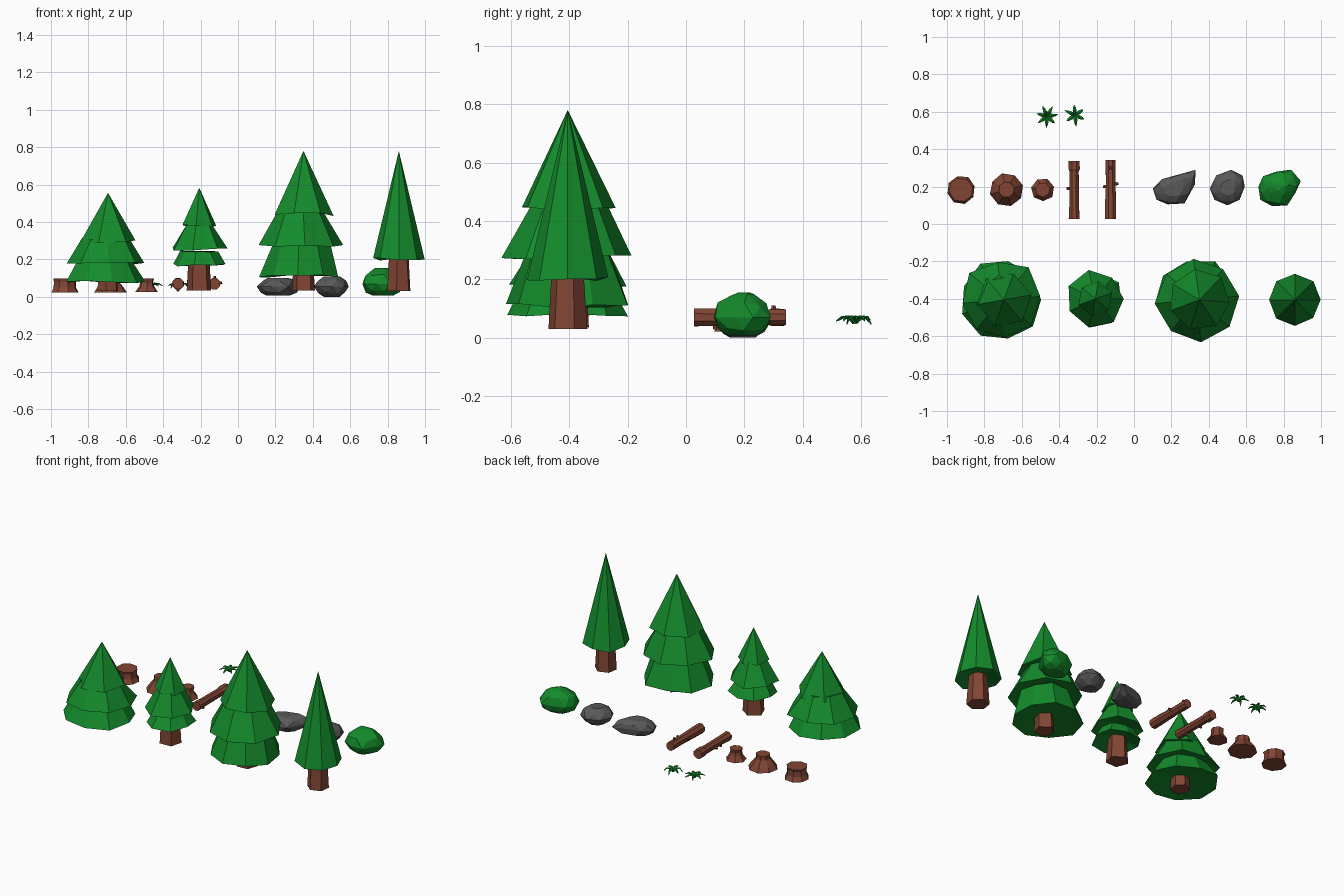
import bpy, bmesh, random
from math import sin, cos, pi, radians
from mathutils import Vector, Matrix

if "Cube" in bpy.data.objects:
    bpy.data.objects.remove(bpy.data.objects["Cube"])

random.seed(4)


def material(name, rgb):
    m = bpy.data.materials.new(name)
    m.diffuse_color = (*rgb, 1)
    m.use_nodes = True
    m.node_tree.nodes["Principled BSDF"].inputs["Base Color"].default_value = m.diffuse_color
    return m


GREEN = material("foliage_green", (0.007, 0.26, 0.025))
BROWN = material("bark_brown", (0.22, 0.06, 0.034))
GREY = material("stone_grey", (0.10, 0.10, 0.10))


def finish(bm, name, mat):
    bmesh.ops.recalc_face_normals(bm, faces=bm.faces[:])
    me = bpy.data.meshes.new(name)
    bm.to_mesh(me)
    bm.free()
    me.materials.append(mat)
    ob = bpy.data.objects.new(name, me)
    bpy.context.collection.objects.link(ob)
    return ob


def lathe(bm, profile, sides, rot=0, jitter=0, zjit=0, mtx=Matrix()):
    """Faceted solid through (radius, z) rings; radius 0 makes a point."""
    rings = []
    for r, z in profile:
        if r == 0:
            rings.append([bm.verts.new(mtx @ Vector((0, 0, z)))])
            continue
        ring = []
        for i in range(sides):
            a = radians(rot) + 2 * pi * i / sides
            k = r * (1 + random.uniform(-jitter, jitter * 0.5))
            ring.append(bm.verts.new(mtx @ Vector(
                (k * cos(a), k * sin(a), z + random.uniform(-zjit, zjit)))))
        rings.append(ring)
    for lo, hi in zip(rings, rings[1:]):
        for i in range(sides):
            j = (i + 1) % sides
            quad = [lo[i % len(lo)], lo[j % len(lo)], hi[j % len(hi)], hi[i % len(hi)]]
            bm.faces.new(list(dict.fromkeys(quad)))
    for end in (rings[0], rings[-1]):
        if len(end) > 2:
            bm.faces.new(end)


def tree(name, x, y, trunk, trunk_sides, tiers):
    at = Matrix.Translation((x, y, 0))
    bm = bmesh.new()
    lathe(bm, trunk, trunk_sides, 20, 0.04, 0, at)
    finish(bm, name + "_trunk", BROWN)
    bm = bmesh.new()
    # each tier: sides, rotation, offset x, base radius, base z, top radius, top z
    for sides, rot, dx, r, z, rt, zt in tiers:
        lift = z + 0.03
        j = 0.09 if rt else 0.02
        lathe(bm, [(0, lift), (r, z), (rt, zt)], sides, rot, j,
              0.008, Matrix.Translation((x + dx, y, 0)))
    finish(bm, name + "_foliage", GREEN)


# Four conifers along the front
tree("wide_pine", -0.695, -0.405, [(0.06, 0.03), (0.05, 0.15)], 6,
     [(9, -40, -0.015, 0.215, 0.08, 0.15, 0.20),
      (8, -40, -0.015, 0.22, 0.18, 0.125, 0.31),
      (6, 10, 0, 0.15, 0.295, 0, 0.556)])
tree("small_pine", -0.207, -0.40, [(0.07, 0.035), (0.06, 0.19)], 5,
     [(8, -10, 0, 0.15, 0.17, 0.10, 0.24),
      (7, 0, 0, 0.152, 0.255, 0.075, 0.39),
      (6, 20, 0, 0.095, 0.38, 0, 0.583)])
tree("tall_pine", 0.35, -0.405, [(0.065, 0.035), (0.055, 0.20)], 5,
     [(9, 25, -0.012, 0.22, 0.11, 0.155, 0.28),
      (8, 5, -0.012, 0.225, 0.275, 0.135, 0.45),
      (7, -5, 0, 0.165, 0.44, 0, 0.78)])
tree("slim_pine", 0.86, -0.405, [(0.068, 0.03), (0.055, 0.24)], 6,
     [(8, 0, 0, 0.14, 0.20, 0, 0.78)])

# Tree stumps
for name, x, sides, prof in [
        ("flat_stump", -0.925, 8, [(0.077, 0.022), (0.063, 0.05), (0.06, 0.082), (0.066, 0.098)]),
        ("flared_stump", -0.682, 8, [(0.09, 0.022), (0.072, 0.05), (0.045, 0.085), (0.043, 0.112)]),
        ("small_stump", -0.488, 7, [(0.063, 0.025), (0.042, 0.055), (0.036, 0.075), (0.041, 0.097)])]:
    bm = bmesh.new()
    lathe(bm, prof, sides, 15, 0.04, 0, Matrix.Translation((x, 0.183, 0)))
    finish(bm, name, BROWN)

# Fallen logs lying along y, with stubs of broken branches
ALONG_Y = Matrix.Rotation(-pi / 2, 4, 'X')
for name, x, prof, stubs in [
        ("log_left", -0.32, [(0.031, 0.028), (0.028, 0.10), (0.027, 0.28), (0.033, 0.295), (0.031, 0.338)],
         [(0.19, 195), (0.10, 270)]),
        ("log_right", -0.125, [(0.033, 0.028), (0.032, 0.10), (0.028, 0.22), (0.029, 0.343)],
         [(0.215, 10), (0.20, 170), (0.30, 90)])]:
    bm = bmesh.new()
    at = Matrix.Translation((x, 0, 0.07))
    lathe(bm, prof, 8, 22.5, 0.03, 0, at @ ALONG_Y)
    for y, ang in stubs:
        out = Matrix.Rotation(radians(90 - ang), 4, 'Y')
        lathe(bm, [(0.011, 0.015), (0.007, 0.041)], 5, 0, 0, 0,
              at @ Matrix.Translation((0, y, 0)) @ out)
    finish(bm, name, BROWN)


def boulder(name, outline, levels, mat):
    """Convex faceted lump: plan outline repeated at (z, scale) levels."""
    bm = bmesh.new()
    c = Vector((sum(p[0] for p in outline), sum(p[1] for p in outline))) / len(outline)
    for n, (z, s) in enumerate(levels):
        for i, p in enumerate(outline):
            q = Vector(p)
            if n % 2:
                q = (q + Vector(outline[(i + 1) % len(outline)])) / 2
                q = c + (q - c) * 1.06
            q = c + (q - c) * s
            bm.verts.new((q.x, q.y, z + (random.uniform(-0.008, 0.008) if s < 0.98 and 0 < n < len(levels) - 1 else 0)))
    res = bmesh.ops.convex_hull(bm, input=bm.verts[:])
    inner = [v for v in bm.verts if not v.link_faces]
    bmesh.ops.delete(bm, geom=inner, context='VERTS')
    bmesh.ops.dissolve_limit(bm, angle_limit=radians(4), verts=bm.verts[:], edges=bm.edges[:])
    finish(bm, name, mat)


# Two rocks and a bush
boulder("long_rock", [(0.10, 0.19), (0.12, 0.13), (0.18, 0.105), (0.27, 0.11),
                      (0.325, 0.21), (0.33, 0.29), (0.24, 0.265), (0.15, 0.24)],
        [(0.008, 0.55), (0.025, 0.85), (0.055, 1.0), (0.08, 0.85), (0.10, 0.5)], GREY)
boulder("round_rock", [(0.405, 0.19), (0.43, 0.13), (0.50, 0.10), (0.565, 0.13),
                       (0.592, 0.20), (0.58, 0.26), (0.52, 0.29), (0.44, 0.26)],
        [(0.0, 0.45), (0.02, 0.8), (0.055, 1.0), (0.085, 0.85), (0.11, 0.45)], GREY)
boulder("bush", [(0.665, 0.20), (0.675, 0.13), (0.74, 0.095), (0.82, 0.10), (0.865, 0.17),
                 (0.892, 0.23), (0.84, 0.29), (0.76, 0.28), (0.69, 0.255)],
        [(0.008, 0.5), (0.03, 0.82), (0.07, 1.0), (0.115, 0.84), (0.147, 0.42), (0.155, 0.15)], GREEN)

# Grass tufts made of drooping pointed leaves
for name, x, y, leaves, rot in [("grass_left", -0.465, 0.575, 7, 10),
                                ("grass_right", -0.315, 0.582, 6, 35)]:
    bm = bmesh.new()
    for i in range(leaves):
        length = random.uniform(0.052, 0.066)
        droop = random.uniform(0.045, 0.065)
        turn = Matrix.Translation((x, y, 0)) @ Matrix.Rotation(radians(rot) + 2 * pi * i / leaves, 4, 'Z')
        rows = []
        for r, w, z in [(0.0, 0.006, 0.05), (0.024, 0.0105, 0.072), (0.043, 0.007, 0.07)]:
            rows.append([bm.verts.new(turn @ Vector((r, s * w, z + (0 if s else 0.004)))) for s in (-1, 0, 1)])
        tip = bm.verts.new(turn @ Vector((length, 0, droop)))
        for a, b in zip(rows, rows[1:]):
            for k in (0, 1):
                bm.faces.new((a[k], b[k], b[k + 1], a[k + 1]))
        for k in (0, 1):
            bm.faces.new((rows[-1][k], tip, rows[-1][k + 1]))
    tuft = finish(bm, name, GREEN)
    solid = tuft.modifiers.new("thickness", 'SOLIDIFY')
    solid.thickness = 0.004
